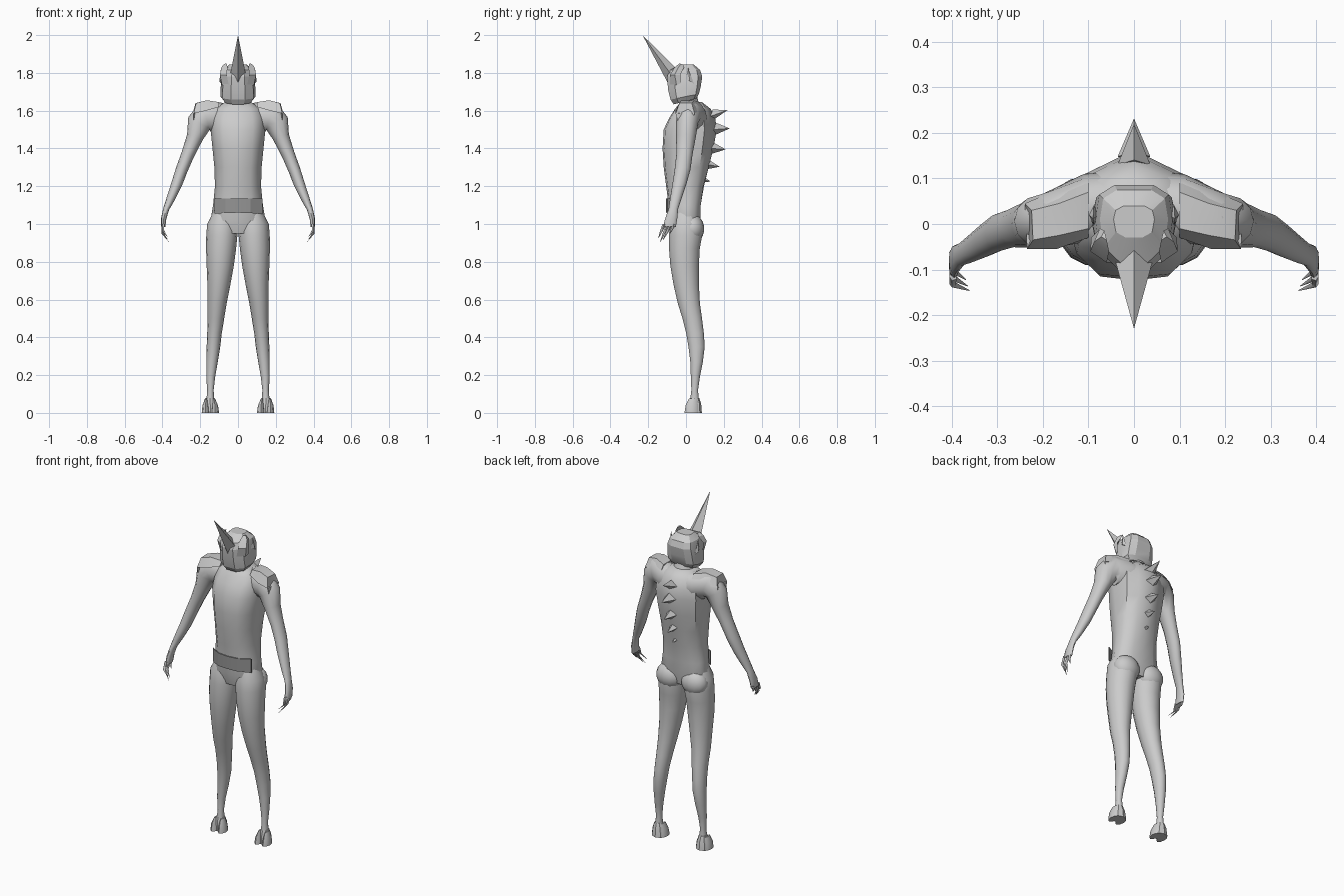
import bpy, bmesh, math
from mathutils import Vector


def material(name, v):
    m = bpy.data.materials.new(name)
    m.diffuse_color = (v, v, v, 1)
    return m


SKIN = material("light grey skin", 0.6)
DARK = material("darker grey cloth", 0.3)


def finish(name, bm, mat=SKIN, smooth=None):
    bmesh.ops.recalc_face_normals(bm, faces=bm.faces)
    me = bpy.data.meshes.new(name)
    bm.to_mesh(me)
    bm.free()
    ob = bpy.data.objects.new(name, me)
    bpy.context.collection.objects.link(ob)
    me.materials.append(mat)
    if smooth:
        bpy.ops.object.select_all(action='DESELECT')
        ob.select_set(True)
        bpy.context.view_layer.objects.active = ob
        bpy.ops.object.shade_smooth_by_angle(angle=math.radians(smooth))
    return ob


def mirror(ob):
    m = ob.modifiers.new("mirror", 'MIRROR')
    m.use_mirror_merge = False
    return ob


def loft(name, rings, mat=SKIN, smooth=50):
    """Bridge equal rings of points and cap both ends."""
    bm = bmesh.new()
    loops = [[bm.verts.new(p) for p in r] for r in rings]
    n = len(loops[0])
    for a, b in zip(loops, loops[1:]):
        for i in range(n):
            j = (i + 1) % n
            bm.faces.new((a[i], a[j], b[j], b[i]))
    bm.faces.new(loops[0])
    bm.faces.new(loops[-1])
    return finish(name, bm, mat, smooth)


def ellipse(c, u, v, n=14):
    c, u, v = Vector(c), Vector(u), Vector(v)
    return [c + u * math.cos(t) + v * math.sin(t)
            for t in (2 * math.pi * i / n for i in range(n))]


def level_ring(z, x0, x1, y0, y1, n=14):
    return ellipse(((x0 + x1) / 2, (y0 + y1) / 2, z),
                   ((x1 - x0) / 2, 0, 0), (0, (y1 - y0) / 2, 0), n)


def tube(name, path, n=12, smooth=50):
    """Limb along points (x, y, z, in-plane radius, depth radius)."""
    rings = []
    for i, (x, y, z, r, d) in enumerate(path):
        a, b = path[max(i - 1, 0)], path[min(i + 1, len(path) - 1)]
        t = Vector((b[0] - a[0], 0, b[2] - a[2])).normalized()
        rings.append(ellipse((x, y, z), (-t.z * r, 0, t.x * r), (0, d, 0), n))
    return loft(name, rings, SKIN, smooth)


def cone(name, base, tip, u, v, n=4, mat=SKIN):
    bm = bmesh.new()
    ring = [bm.verts.new(p) for p in ellipse(base, u, v, n)]
    top = bm.verts.new(tip)
    for i in range(n):
        bm.faces.new((ring[i], ring[(i + 1) % n], top))
    bm.faces.new(ring)
    return finish(name, bm, mat)


# Torso: rounded box belly and chest with a ridged back
def torso_ring(z, w, front, back, ridge):
    half = [(0, front), (.55 * w, front * .93), (.87 * w, front * .55), (w, 0),
            (.92 * w, back * .6), (.5 * w, back * (1 - .22 * ridge))]
    pts = half + [(0, back)]
    pts += [(-x, y) for x, y in reversed(half[1:])]
    return [(x, y, z) for x, y in pts]


loft("torso", [torso_ring(*r) for r in (
    (.95, .12, -.07, .06, 0), (1.02, .145, -.088, .075, 0),
    (1.1, .132, -.092, .078, 0), (1.2, .122, -.105, .095, .2),
    (1.3, .125, -.118, .12, .5), (1.4, .135, -.124, .145, .8),
    (1.5, .145, -.118, .163, 1), (1.56, .14, -.09, .155, 1),
    (1.61, .12, -.058, .13, .8), (1.645, .07, -.03, .085, 0))])

# Shoulders and arms
mirror(tube("arm", [
    (.04, .045, 1.565, .07, .07), (.11, .035, 1.565, .08, .075),
    (.17, .015, 1.567, .085, .066), (.205, .006, 1.535, .066, .058),
    (.228, .0, 1.46, .044, .052), (.265, -.008, 1.37, .035, .043),
    (.297, -.018, 1.29, .032, .042), (.325, -.035, 1.21, .029, .037),
    (.358, -.055, 1.13, .022, .03), (.38, -.067, 1.08, .016, .025),
    (.393, -.078, 1.03, .014, .032), (.396, -.088, .985, .011, .034)]))

# Angular shoulder caps
cap = loft("shoulder_cap", [
    [(.1, -.03, 1.62), (.1, .09, 1.62), (.1, .07, 1.645), (.1, -.01, 1.645)],
    [(.17, -.055, 1.6), (.17, .075, 1.6), (.165, .045, 1.655), (.165, -.025, 1.655)],
    [(.235, -.055, 1.585), (.24, .045, 1.585), (.225, .03, 1.64), (.222, -.035, 1.64)],
    [(.235, -.04, 1.53), (.24, .035, 1.53), (.236, .02, 1.56), (.235, -.03, 1.56)]],
    smooth=25)
mirror(cap)

# Fingers and thumbs
for i, (y, tx, ty, tz) in enumerate(((-.115, .362, -.146, .925),
                                     (-.096, .366, -.136, .905),
                                     (-.078, .37, -.122, .915),
                                     (-.062, .382, -.085, .95))):
    mid = (.398, (y + ty) / 2 - .002, (.99 + tz) / 2)
    rings = [ellipse((.397, y, 1.0), (.009, 0, 0), (0, .01, 0), 5),
             ellipse(mid, (.007, 0, .002), (0, .007, 0), 5),
             ellipse((tx, ty, tz), (.001, 0, .001), (0, .001, 0), 5)]
    mirror(loft("finger_%d" % (i + 1), rings, SKIN, 60))

# Legs
mirror(loft("leg", [level_ring(*r) for r in (
    (1.06, .02, .132, -.07, .06), (1.0, .003, .163, -.088, .08),
    (.94, .003, .168, -.092, .088), (.87, .01, .169, -.092, .075),
    (.78, .022, .166, -.085, .07), (.68, .04, .162, -.068, .07),
    (.58, .06, .162, -.045, .075), (.5, .073, .161, -.02, .086),
    (.42, .086, .163, .0, .096), (.35, .094, .166, .012, .1),
    (.27, .107, .168, .022, .09), (.19, .121, .168, .025, .074),
    (.12, .129, .163, .028, .064), (.06, .125, .168, .02, .07))]))

# Buttocks
bm = bmesh.new()
bmesh.ops.create_uvsphere(bm, u_segments=14, v_segments=9, radius=1)
for v in bm.verts:
    v.co = Vector((.083 + v.co.x * .08, .035 + v.co.y * .062, .975 + v.co.z * .075))
mirror(finish("buttock", bm, SKIN, 60))

# Cloven hooves: heel block and two toes
mirror(loft("hoof_heel", [level_ring(0, .104, .188, .012, .084, 8),
                          level_ring(.05, .114, .18, .015, .08, 8),
                          level_ring(.08, .126, .17, .022, .07, 8)], smooth=40))
for name, a, b, s in (("inner_toe", .1, .142, 1), ("outer_toe", .15, .192, -1)):
    mirror(loft(name, [level_ring(0, a, b, -.008, .07, 8),
                       level_ring(.04, a + .006, b - .004, -.002, .066, 8),
                       level_ring(.075, a + .017 + .004 * s, b - .013 + .004 * s,
                                  .015, .06, 8)], smooth=40))

# Neck
loft("neck", [level_ring(1.59, -.075, .075, -.045, .1, 10),
              level_ring(1.64, -.06, .06, -.04, .07, 10),
              level_ring(1.7, -.055, .055, -.04, .055, 10)])


# Faceted head, jaw lower at the front
def head_ring(z, w, front, back, tilt=0):
    half = [(.4 * w, front), (.88 * w, front * .6), (w, .01), (.9 * w, back * .75), (.5 * w, back)]
    pts = half + [(-x, y) for x, y in reversed(half)]
    return [(x, y, z + tilt * y) for x, y in pts]


loft("head", [head_ring(*r) for r in (
    (1.65, .075, -.065, .055, .25), (1.675, .094, -.082, .068, .2),
    (1.72, .092, -.095, .078, .1), (1.78, .085, -.1, .086, 0),
    (1.815, .075, -.085, .075, 0), (1.845, .045, -.03, .04, 0))], smooth=20)

# Brow ridges and ears framing the face
mirror(loft("brow_ridge", [
    [(.05, -.085, 1.74), (.085, -.05, 1.735), (.09, -.03, 1.745)],
    [(.06, -.085, 1.79), (.096, -.06, 1.79), (.094, -.03, 1.79)],
    [(.055, -.06, 1.83), (.088, -.04, 1.83), (.075, -.01, 1.83)],
    [(.06, -.035, 1.85), (.072, -.028, 1.848), (.065, -.015, 1.845)]], smooth=15))
mirror(cone("ear", (.088, .02, 1.755), (.09, .012, 1.825), (.011, 0, 0), (0, .022, -.012)))

# Horn
cone("horn", (0, -.078, 1.79), (0, -.23, 2.0), (.042, 0, 0), (0, .02, .04), 4)

# Row of spikes down the spine
for i, (y, z, ty, tz, r) in enumerate(((.13, 1.57, .22, 1.603, .036),
                                       (.148, 1.5, .232, 1.506, .036),
                                       (.135, 1.4, .21, 1.395, .032),
                                       (.112, 1.315, .178, 1.303, .026),
                                       (.09, 1.235, .13, 1.225, .016))):
    cone("spine_spike_%d" % (i + 1), (0, y, z), (0, ty, tz), (r, 0, 0), (0, .3 * r, r))

# Waist flap across the front of the hips
loft("waist_flap", [[(x, y, zt), (x, y - .006, zt), (x, y - .006, zb), (x, y, zb)]
                    for x, y, zt, zb in ((-.125, -.055, 1.135, 1.055), (-.065, -.092, 1.135, 1.058),
                                         (0, -.1, 1.135, 1.06), (.065, -.092, 1.135, 1.058),
                                         (.13, -.055, 1.135, 1.052))], DARK, 20)
